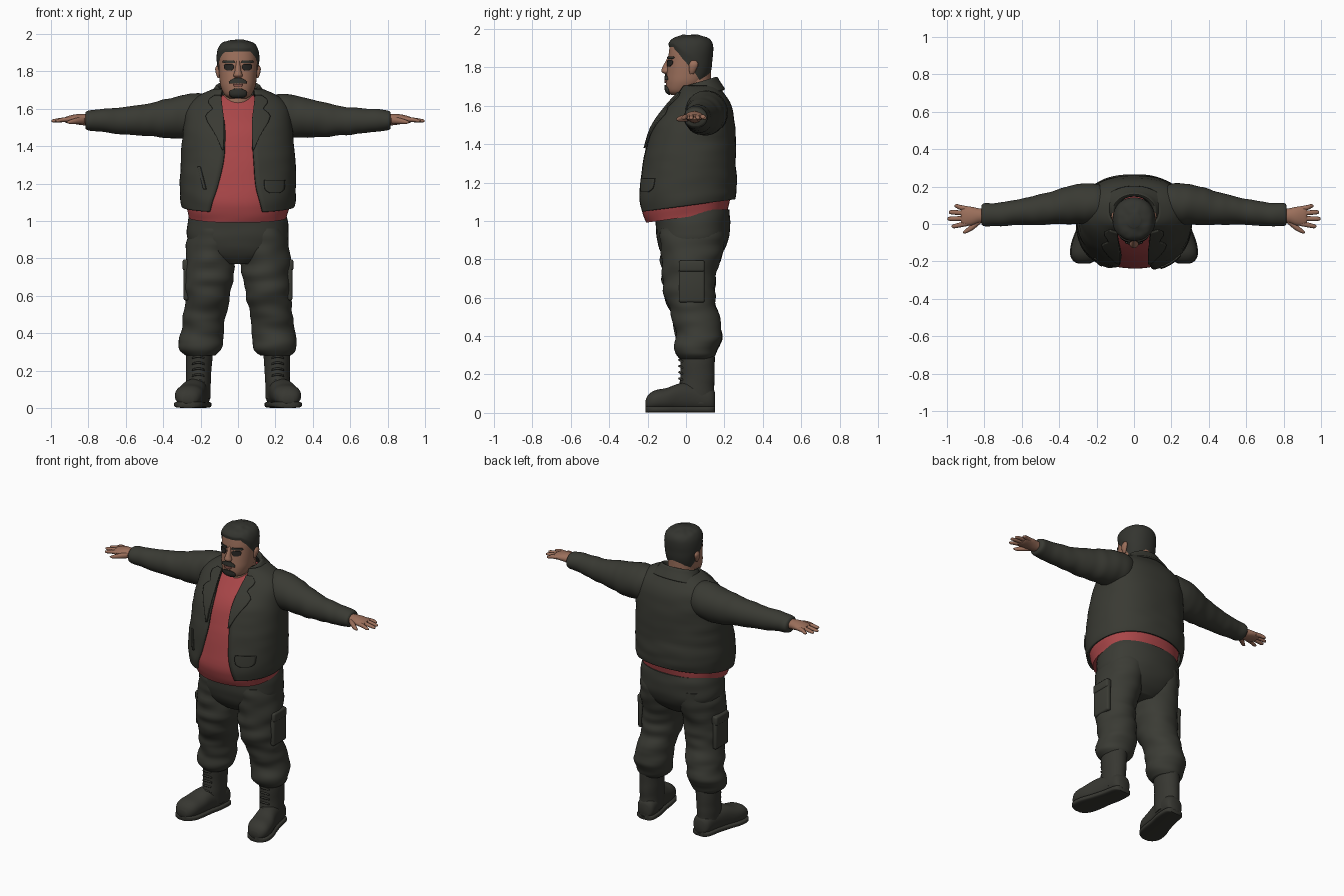
import bpy
import bmesh
from math import sin, cos, asin, pi, copysign
from mathutils import Vector, noise

if "Cube" in bpy.data.objects:
    bpy.data.objects.remove(bpy.data.objects["Cube"], do_unlink=True)


def material(name, *rgb):
    mat = bpy.data.materials.new(name)
    mat.use_nodes = True
    mat.diffuse_color = (*rgb, 1)
    mat.node_tree.nodes["Principled BSDF"].inputs["Base Color"].default_value = (*rgb, 1)
    return mat


JACKET = material("dark olive jacket", .041, .042, .033)
TROUSERS = material("dark olive trousers", .043, .044, .035)
BOOTS = material("dark boot leather", .038, .038, .031)
SHIRT = material("red shirt", .40, .062, .066)
SKIN = material("skin", .33, .16, .105)
HAIR = material("dark hair", .034, .035, .029)
EYES = material("eye shadow", .02, .018, .016)
LIPS = material("lips", .24, .09, .07)


def finish(name, bm, mat, thickness=0):
    bmesh.ops.recalc_face_normals(bm, faces=bm.faces)
    mesh = bpy.data.meshes.new(name)
    bm.to_mesh(mesh)
    bm.free()
    mesh.materials.append(mat)
    obj = bpy.data.objects.new(name, mesh)
    bpy.context.collection.objects.link(obj)
    bpy.ops.object.select_all(action="DESELECT")
    obj.select_set(True)
    bpy.context.view_layer.objects.active = obj
    bpy.ops.object.shade_smooth_by_angle(angle=pi / 3)
    if thickness:
        mod = obj.modifiers.new("thickness", "SOLIDIFY")
        mod.thickness, mod.offset = thickness, 0
    return obj


def grid(name, mat, point, nu, nv, closed=False, caps=(), thickness=0):
    """Sheet or tube through point(u, v), with u and v from 0 to 1."""
    bm = bmesh.new()
    cols = nu if closed else nu + 1
    rows = [[bm.verts.new(point(i / nu, j / nv)) for i in range(cols)] for j in range(nv + 1)]
    for low, high in zip(rows, rows[1:]):
        for i in range(nu):
            k = (i + 1) % cols
            bm.faces.new((low[i], low[k], high[k], high[i]))
    for end in caps:
        bm.faces.new(rows[end])
    return finish(name, bm, mat, thickness)


def sample(rings, s):
    """Smooth curve through the rings, s from 0 to 1."""
    last = len(rings) - 1
    i = min(int(s * last), last - 1)
    f = s * last - i
    near = [rings[max(0, min(last, i + k))] for k in (-1, 0, 1, 2)]
    return [b + f / 2 * (c - a + f * (2 * a - 5 * b + 4 * c - d + f * (3 * (b - c) + d - a)))
            for a, b, c, d in zip(*near)]


def ring_at(rings, t):
    lo, hi = 0, 1
    for _ in range(24):
        mid = (lo + hi) / 2
        lo, hi = (mid, hi) if sample(rings, mid)[0] < t else (lo, mid)
    return sample(rings, lo)


def ring_point(ring, angle, power):
    """Point on a rounded ring; angle zero is the front or the underside."""
    t, cu, cv, ru, rv = ring[:5]
    bend = lambda c: copysign(abs(c) ** (2 / power), c)
    return t, cu + max(ru, .002) * bend(sin(angle)), cv - max(rv, .002) * bend(cos(angle))


def loft(name, mat, rings, axis="z", side=1, power=2, nu=36, nv=24, folds=0, shape=None, thickness=0):
    """Rings are (position, centre u, centre v, radius u, radius v[, opening edges])."""
    is_open = len(rings[0]) > 5

    def point(u, v):
        ring = sample(rings, v)
        angle = u * 2 * pi
        if is_open:
            start, end = (asin(min(1, (abs(x) / ring[3]) ** (power / 2))) for x in (ring[6], ring[5]))
            angle = start + u * (2 * pi - end - start)
        if folds:
            t, a, b = ring_point(ring, angle, power)
            grow = 1 + folds * noise.noise(Vector((t * 17, a * 6 + side * 3, b * 6)))
            ring[3] *= grow
            ring[4] *= grow
        t, a, b = ring_point(ring, angle, power)
        p = Vector({"z": (a, b, t), "x": (t, a, b), "y": (a, t, b)}[axis])
        if shape:
            p = shape(p)
        p.x *= side
        return p
    return grid(name, mat, point, nu, nv, not is_open, () if is_open else (0, -1), thickness)


def patch(name, mat, body, rows, side=1, power=2, lift=.004, thickness=.008):
    """Thin plate on the front of a body; rows are (z, x start, x end)."""
    def point(u, v):
        z, x0, x1 = sample(rows, v)
        x = x0 + (x1 - x0) * u
        _, cu, cv, ru, rv = ring_at(body, z)[:5]
        y = cv - rv * max(0, 1 - abs((x - cu) / ru) ** power) ** (1 / power)
        return Vector((x * side, y - lift, z))
    return grid(name, mat, point, 10, 14, thickness=thickness)


def hem(p):
    # Hems hang lower in front than behind
    return p + Vector((0, 0, .14 * p.y * max(0, min(1, (1.3 - p.z) / .22))))


# Shirt and open jacket
shirt = [(1.02, 0, .005, .262, .212), (1.08, 0, 0, .275, .228), (1.15, 0, 0, .28, .236),
         (1.3, 0, .015, .275, .224), (1.4, 0, .025, .265, .21), (1.5, 0, .04, .25, .19),
         (1.6, 0, .07, .2, .142), (1.66, 0, .075, .13, .095), (1.68, 0, .07, .085, .07)]
loft("shirt", SHIRT, shirt, power=2.3, nu=56, nv=36, folds=.015, shape=hem)

jacket = [(1.08, 0, .005, .292, .243, -.15, .13), (1.13, 0, .005, .303, .25, -.135, .115),
          (1.2, 0, .008, .303, .248, -.11, .095), (1.3, 0, .015, .3, .238, -.08, .085),
          (1.4, 0, .025, .293, .227, -.07, .08), (1.5, 0, .042, .286, .208, -.07, .08),
          (1.6, 0, .068, .27, .162, -.083, .083), (1.66, 0, .075, .215, .118, -.09, .09),
          (1.7, 0, .07, .13, .095, -.085, .085)]
loft("jacket", JACKET, jacket, power=2.3, nu=64, nv=40, folds=.02, shape=hem, thickness=.014)

collar = [(1.645, 0, .075, .18, .125, -.105, .105), (1.69, 0, .07, .135, .105, -.09, .09),
          (1.72, 0, .068, .112, .09, -.08, .08), (1.69, 0, .066, .1, .085, -.07, .07)]
loft("jacket_collar", JACKET, collar, nu=40, nv=14, thickness=.01,
     shape=lambda p: p + Vector((0, 0, .3 * (p.y - .07))))

# Trouser seat
loft("trouser_seat", TROUSERS, [(.77, 0, .02, .1, .1), (.82, 0, .028, .22, .15), (.9, 0, .035, .268, .185),
     (1, 0, .035, .266, .195), (1.06, 0, .03, .255, .195)], power=2.3, nu=48, folds=.02)

# Head and neck
head = [(1.655, 0, -.025, .045, .05), (1.675, 0, -.022, .072, .078), (1.72, 0, -.002, .093, .103),
        (1.77, 0, .01, .1, .111), (1.83, 0, .016, .103, .11), (1.88, 0, .021, .103, .11),
        (1.92, 0, .023, .094, .104), (1.945, 0, .022, .07, .08), (1.957, 0, .02, .02, .025)]
loft("head", SKIN, head, power=2.2, nu=48, nv=40)
loft("neck", SKIN, [(1.58, 0, .05, .09, .09), (1.64, 0, .045, .085, .09), (1.7, 0, .045, .085, .085),
     (1.78, 0, .045, .085, .085)])
loft("nose", SKIN, [(1.765, 0, -.098, .014, .012), (1.778, 0, -.104, .025, .024), (1.8, 0, -.1, .018, .023),
     (1.84, 0, -.09, .011, .012), (1.86, 0, -.085, .008, .008)], nu=16, nv=12)


def hair_point(u, v):
    # Hairline drops from the forehead to the nape
    angle = u * 2 * pi
    y = ring_point(ring_at(head, 1.85), angle, 2.2)[2]
    line = max(1.73, min(1.905, 1.9 - 1.1 * (y + .065)))
    ring = ring_at(head, line + (1.956 - line) * (1 - (1 - v) ** 2))
    puff = .003 + .008 * min(1, v * 5)
    ring[3] += puff
    ring[4] += puff
    z, x, y = ring_point(ring, angle, 2.2)
    return Vector((x, y, z + .012 * v + .004 * noise.noise(Vector((x, y, z)) * 30)))


grid("hair", HAIR, hair_point, 64, 20, closed=True, caps=(-1,))

patch("moustache", HAIR, head, [(1.735, -.046, .046), (1.748, -.044, .044), (1.765, -.018, .018)], power=2.2)
patch("lower_lip", LIPS, head, [(1.718, -.016, .016), (1.726, -.026, .026), (1.733, -.026, .026)], power=2.2)
patch("chin_beard", HAIR, head, [(1.66, -.025, .025), (1.675, -.045, .045), (1.695, -.042, .042),
      (1.708, -.018, .018)], power=2.2)

for side, label in ((1, "left_"), (-1, "right_")):
    # Face details
    patch(label + "eye", EYES, head, [(1.804, .034, .056), (1.815, .024, .07), (1.83, .022, .072),
          (1.838, .03, .066)], side, 2.2, .002)
    patch(label + "eyebrow", HAIR, head, [(1.845, .018, .075), (1.851, .018, .08), (1.857, .022, .076)],
          side, 2.2, .003)
    loft(label + "ear", SKIN, [(1.765, .1, .03, .008, .01), (1.785, .106, .034, .011, .018),
         (1.815, .109, .04, .013, .024), (1.835, .106, .04, .006, .014)], side=side, nu=16, nv=12)

    # Lapel and sleeve
    patch(label + "lapel", JACKET, jacket, [(1.38, .077, .085), (1.46, .074, .12), (1.55, .076, .172),
          (1.585, .08, .15), (1.6, .082, .135), (1.64, .087, .16), (1.67, .09, .125)], side, 2.3, .014, .009)
    loft(label + "sleeve", JACKET, [(.1, .1, 1.57, .085, .09), (.2, .105, 1.566, .108, .112),
         (.31, .105, 1.558, .107, .112), (.45, .083, 1.542, .087, .092), (.6, .065, 1.535, .07, .073),
         (.74, .05, 1.538, .062, .06), (.8, .05, 1.538, .06, .052), (.815, .05, 1.538, .05, .044)],
         "x", side, nv=60, folds=.07)

    # Hand
    loft(label + "palm", SKIN, [(.79, .045, 1.54, .036, .03), (.83, .044, 1.542, .04, .03),
         (.87, .042, 1.544, .05, .026), (.91, .042, 1.542, .051, .019), (.925, .042, 1.541, .045, .013)],
         "x", side, nv=16)
    for finger, y, spread, tip in (("index", .002, -.014, .975), ("middle", .03, -.002, .997),
                                   ("ring", .057, .006, .99), ("little", .082, .014, .96)):
        loft(f"{label}{finger}_finger", SKIN, [(.89, y, 1.543, .013, .013), (.93, y + spread / 2, 1.542, .013, .012),
             (tip - .012, y + spread, 1.536, .011, .009), (tip, y + spread, 1.535, .004, .004)],
             "x", side, nu=12, nv=10)
    loft(label + "thumb", SKIN, [(.82, .02, 1.538, .018, .018), (.86, -.012, 1.535, .019, .017),
         (.895, -.036, 1.53, .013, .012), (.915, -.045, 1.528, .004, .004)], "x", side, nu=14, nv=12)

    # Trouser leg gathered above the boot
    loft(label + "trouser_leg", TROUSERS, [(.28, .2, .055, .08, .085), (.31, .2, .055, .112, .105),
         (.36, .197, .06, .118, .117), (.42, .19, .065, .113, .122), (.5, .178, .05, .113, .124),
         (.6, .163, .022, .122, .13), (.7, .155, .014, .13, .14), (.85, .144, .03, .134, .163),
         (.96, .135, .035, .125, .17)], side=side, nu=40, nv=64, folds=.1)

    # Cargo pocket with a flap
    for part, z, height, depth in (("pocket", .675, .2, .03), ("pocket_flap", .765, .06, .04)):
        bm = bmesh.new()
        bmesh.ops.create_cube(bm, size=1)
        bmesh.ops.scale(bm, verts=bm.verts, vec=(depth, .135, height))
        bmesh.ops.bevel(bm, geom=bm.edges[:], offset=.012, segments=3, affect="EDGES", profile=.5)
        bmesh.ops.translate(bm, verts=bm.verts, vec=(.276 * side, .03, z))
        finish(label + part, bm, TROUSERS)

    # Boot
    loft(label + "boot_shaft", BOOTS, [(.05, .212, .06, .064, .09), (.12, .212, .055, .066, .092),
         (.2, .21, .06, .068, .088), (.3, .206, .06, .072, .09), (.33, .205, .06, .07, .088)],
         side=side, folds=.04)
    foot = [(-.21, .268, .045, .03, .022), (-.195, .267, .055, .055, .04), (-.16, .263, .065, .074, .053),
            (-.1, .253, .07, .077, .06), (-.03, .236, .08, .069, .074), (.05, .216, .08, .066, .075),
            (.13, .207, .07, .058, .062), (.152, .206, .06, .035, .045)]
    loft(label + "boot_foot", BOOTS, foot, "y", side, 2.3, nv=28)
    loft(label + "boot_sole", BOOTS, [(y, x, .018, r + .005, .017) for y, x, _, r, _ in foot],
         "y", side, 4, nv=28)
    for i in range(5):
        z = .14 + i * .032
        loft(f"{label}lace_{i + 1}", BOOTS, [(.18, -.02, z, .006, .005), (.212, -.034, z + .008, .007, .006),
             (.245, -.02, z, .006, .005)], "x", side, nu=8, nv=8)

# Jacket pocket flaps
patch("left_jacket_pocket", JACKET, jacket, [(1.15, .17, .22), (1.17, .145, .245), (1.22, .14, .25)], 1, 2.3, .014)
patch("right_jacket_pocket", JACKET, jacket, [(1.17, .17, .185), (1.23, .185, .2), (1.29, .2, .215)], -1, 2.3, .012)
